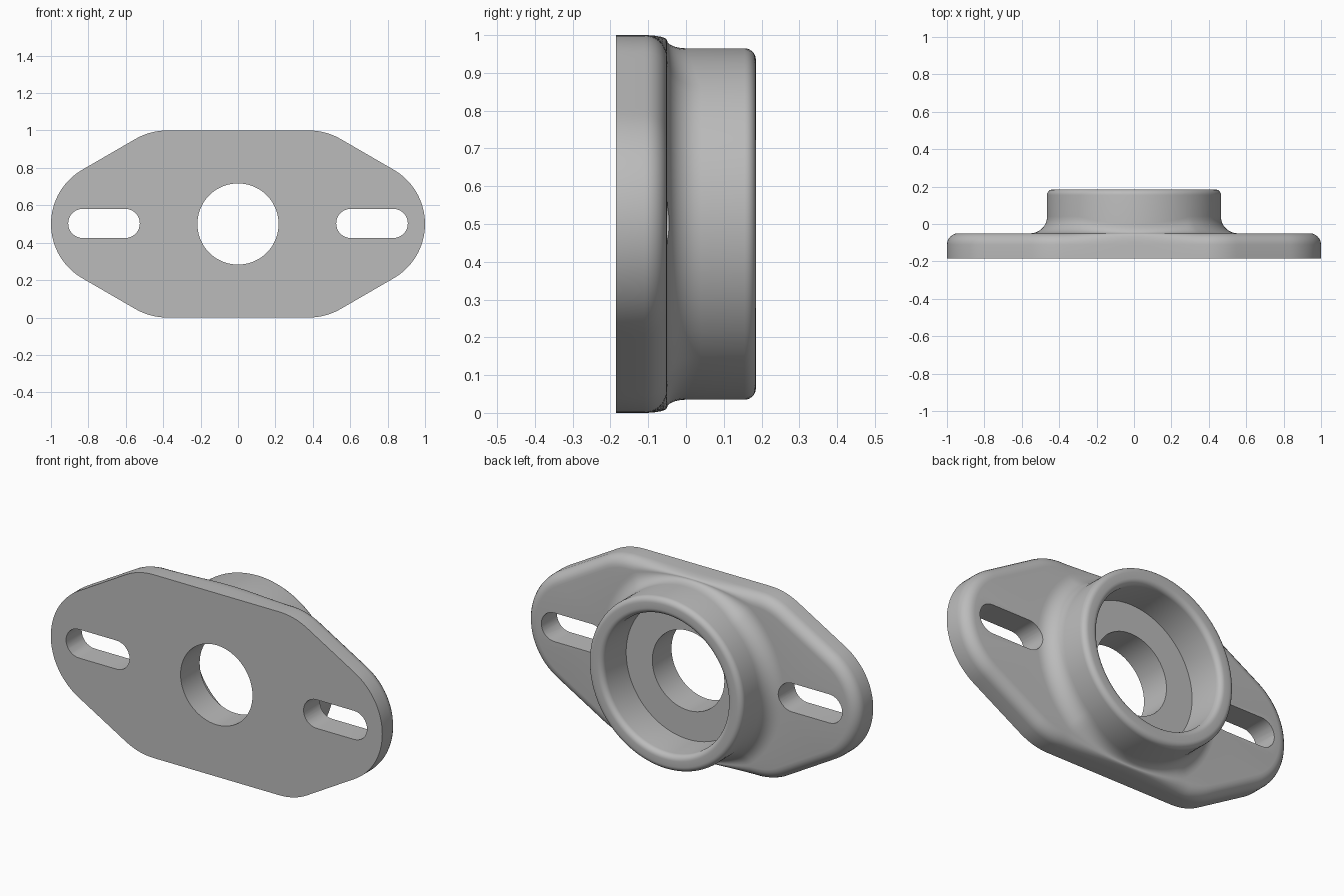
import bpy, bmesh
from math import sin, cos, pi, atan2, hypot, radians

cube = bpy.data.objects.get("Cube")
if cube:
    bpy.data.objects.remove(cube)

MID = 0.5                                   # height of the centre line
FRONT, PLATE, RIM, FLOOR = -0.185, -0.05, 0.185, -0.02
BOSS, BORE, HOLE = 0.465, 0.375, 0.217      # radii
CORNER, EDGE, FLARE, LIP = 0.335, 0.06, 0.09, 0.03

grey = bpy.data.materials.new("grey metal")
grey.use_nodes = True
grey.diffuse_color = (0.5, 0.5, 0.5, 1)
grey.node_tree.nodes["Principled BSDF"].inputs["Base Color"].default_value = grey.diffuse_color


def outline():
    """Points and normals round a stretched hexagon with round corners."""
    corners = [(0.665, 0, 0, 30 * 2), (0.38, 0.165, 60, 90), (-0.38, 0.165, 90, 120),
               (-0.665, 0, 120, 240), (-0.38, -0.165, 240, 270), (0.38, -0.165, 270, 300),
               (0.665, 0, 300, 360)]
    pts = []
    for k, (cx, cz, a0, a1) in enumerate(corners):
        steps = max(8, (a1 - a0) // 4)
        for i in range(steps + 1):
            a = radians(a0 + (a1 - a0) * i / steps)
            pts.append((cx, cz, cos(a), sin(a)))
        if k < len(corners) - 1:            # straight side to the next corner
            nx, nz = corners[k + 1][:2]
            n = 24 if cz == nz else 10
            for i in range(1, n):
                pts.append((cx + (nx - cx) * i / n, cz + (nz - cz) * i / n, cos(a), sin(a)))
    return pts[:-1]


def arc(n=6):
    return [(sin(pi / 2 * i / n), cos(pi / 2 * i / n)) for i in range(n + 1)]


def section(cx, cz, nx, nz):
    """One closed section from the plate edge over the boss to the bore."""
    px, pz = cx + nx * CORNER, cz + nz * CORNER
    gap = hypot(px, pz) - BOSS
    fit = min(1, gap / (EDGE + FLARE))      # squeeze the roundings on the narrow sides
    edge, flare = EDGE * fit, FLARE * fit
    rise = FLARE * (0.45 + 0.55 * fit)
    pts = [(px, FRONT, pz)]
    for s, c in arc():                      # rounded plate edge
        d = edge * (1 - c)
        pts.append((px - nx * d, PLATE - EDGE * (1 - s), pz - nz * d))
    t = atan2(pts[-1][2], pts[-1][0])
    prof = [(BOSS + flare * (1 - s), PLATE + rise * (1 - c)) for s, c in arc(8)]
    prof += [(BOSS - LIP * (1 - c), RIM - LIP * (1 - s)) for s, c in arc()]
    prof += [(BORE + LIP * (1 - s), RIM - LIP * (1 - c)) for s, c in arc()]
    prof += [(BORE, FLOOR), (HOLE, FLOOR), (HOLE, FRONT)]
    return pts + [(r * cos(t), y, r * sin(t)) for r, y in prof]


def finish(name, bm):
    bmesh.ops.recalc_face_normals(bm, faces=bm.faces)
    mesh = bpy.data.meshes.new(name)
    bm.to_mesh(mesh)
    bm.free()
    mesh.materials.append(grey)
    ob = bpy.data.objects.new(name, mesh)
    bpy.context.collection.objects.link(ob)
    return ob


# flange plate and boss in one skin
bm = bmesh.new()
cols = [[bm.verts.new((x, y, z + MID)) for x, y, z in section(*p)] for p in outline()]
for a, b in zip(cols, cols[1:] + cols[:1]):
    for i in range(len(a)):
        j = (i + 1) % len(a)
        bm.faces.new((a[i], a[j], b[j], b[i]))
flange = finish("flanged_housing", bm)

# mounting slots
for side, name in ((1, "left_slot_cutter"), (-1, "right_slot_cutter")):
    bm = bmesh.new()
    ring = []
    for cx, start in ((0.83, -90), (0.603, 90)):
        for i in range(17):
            a = radians(start + 180 * i / 16)
            ring.append(bm.verts.new((side * (cx + 0.078 * cos(a)), -0.4, MID + 0.003 + 0.078 * sin(a))))
    face = bm.faces.new(ring)
    out = bmesh.ops.extrude_face_region(bm, geom=[face])
    bmesh.ops.translate(bm, vec=(0, 0.6, 0),
                        verts=[v for v in out["geom"] if isinstance(v, bmesh.types.BMVert)])
    cutter = finish(name, bm)
    cutter.hide_render = True
    cutter.hide_set(True)
    cut = flange.modifiers.new(name, "BOOLEAN")
    cut.operation, cut.solver, cut.object = "DIFFERENCE", "EXACT", cutter

# apply the cuts, then shade smooth with crisp machined edges
bpy.context.view_layer.objects.active = flange
flange.select_set(True)
for m in list(flange.modifiers):
    cutter = m.object
    bpy.ops.object.modifier_apply(modifier=m.name)
    bpy.data.objects.remove(cutter)
bpy.ops.object.shade_smooth_by_angle(angle=radians(35))
